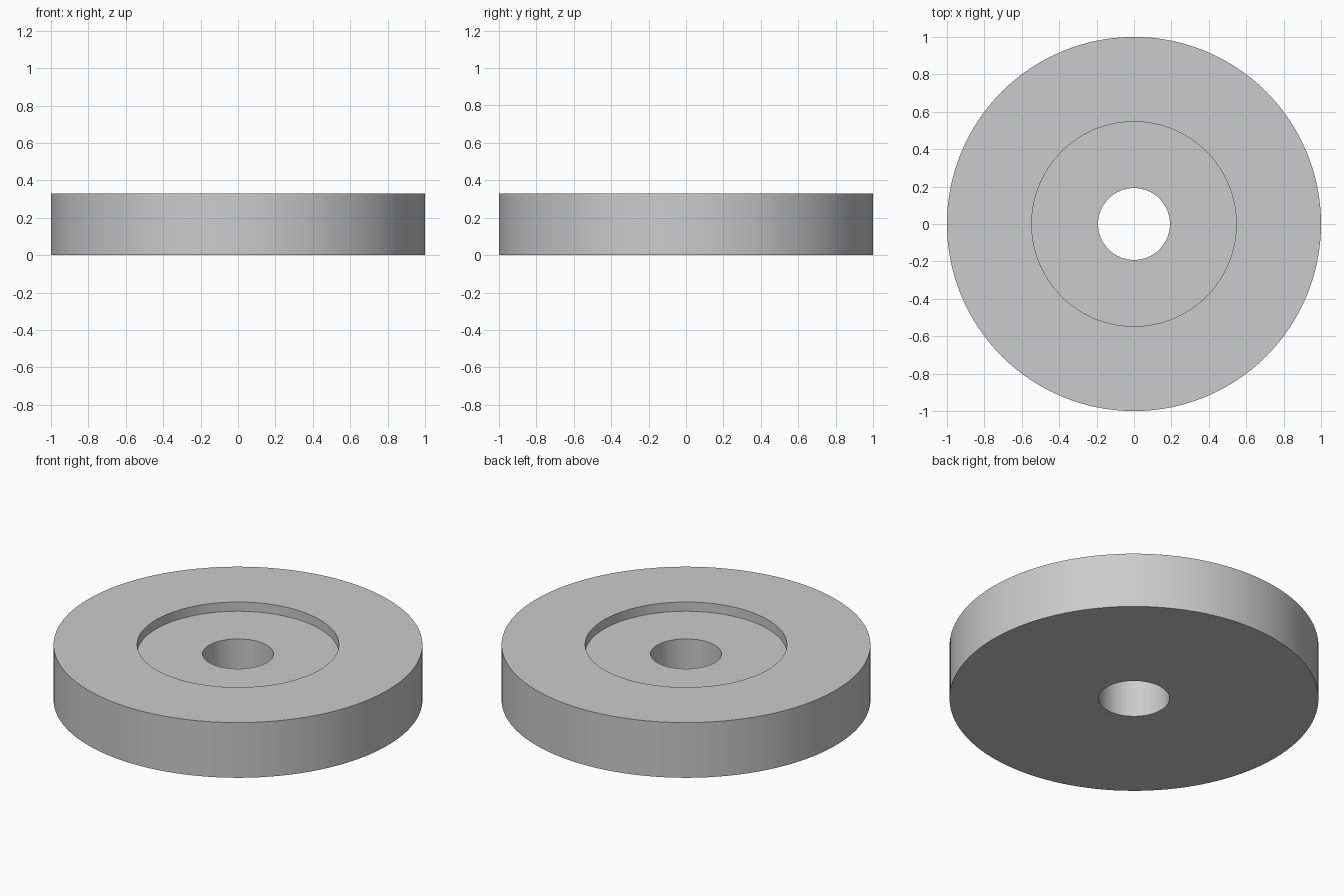
import bpy
import bmesh
import math

cube = bpy.data.objects.get("Cube")
if cube:
    bpy.data.objects.remove(cube, do_unlink=True)

SEGMENTS = 128
OUTER, RECESS, BORE = 1.0, 0.547, 0.192
HEIGHT, DEPTH = 0.33, 0.055

# Plain grey material
grey = bpy.data.materials.new("plain_grey")
grey.use_nodes = True
colour = (0.6, 0.6, 0.6, 1.0)
grey.diffuse_color = colour
grey.node_tree.nodes["Principled BSDF"].inputs["Base Color"].default_value = colour

# Closed cross-section: bore, base, rim, recess wall and recess floor
profile = [
    (BORE, 0),
    (OUTER, 0),
    (OUTER, HEIGHT),
    (RECESS, HEIGHT),
    (RECESS, HEIGHT - DEPTH),
    (BORE, HEIGHT - DEPTH),
]

# Revolve the section about the vertical axis
bm = bmesh.new()
verts = [bm.verts.new((r, 0, z)) for r, z in profile]
edges = [bm.edges.new((v, verts[(i + 1) % len(verts)])) for i, v in enumerate(verts)]
bmesh.ops.spin(bm, geom=verts + edges, cent=(0, 0, 0), axis=(0, 0, 1),
               angle=math.tau, steps=SEGMENTS, use_merge=True)
bmesh.ops.remove_doubles(bm, verts=bm.verts, dist=0.0001)
bmesh.ops.recalc_face_normals(bm, faces=bm.faces)

mesh = bpy.data.meshes.new("recessed_washer")
bm.to_mesh(mesh)
bm.free()
mesh.materials.append(grey)

washer = bpy.data.objects.new("recessed_washer", mesh)
bpy.context.collection.objects.link(washer)

# Smooth curved walls with crisp rims
bpy.ops.object.select_all(action="DESELECT")
washer.select_set(True)
bpy.context.view_layer.objects.active = washer
bpy.ops.object.shade_smooth_by_angle(angle=math.radians(30))
